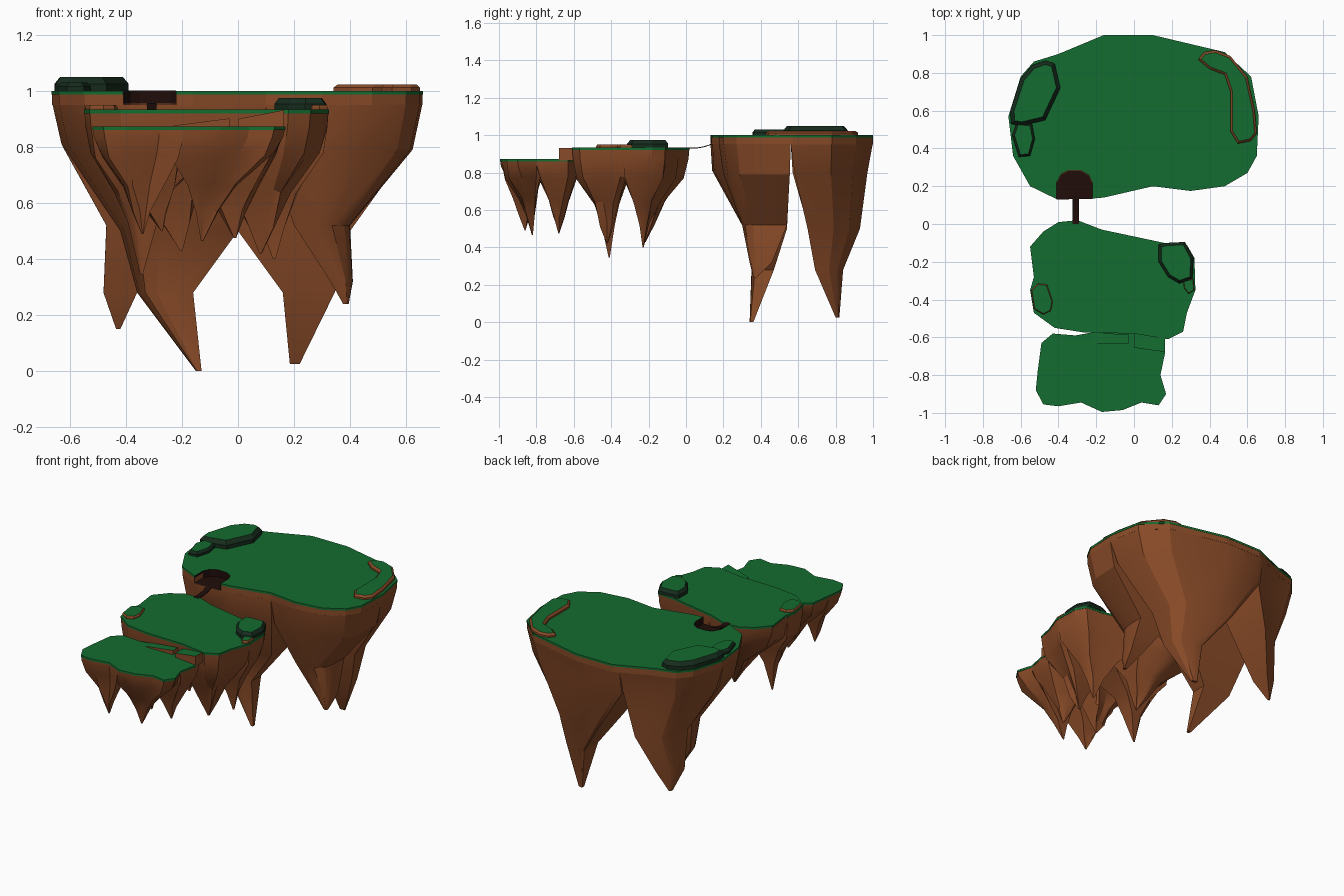
import bpy, bmesh, math, random

if "Cube" in bpy.data.objects:
    bpy.data.objects.remove(bpy.data.objects["Cube"])
random.seed(4)

def mat(name, c):
    m = bpy.data.materials.new(name)
    m.diffuse_color = (*c, 1)
    m.use_nodes = True
    m.node_tree.nodes["Principled BSDF"].inputs["Base Color"].default_value = m.diffuse_color
    return m
GREEN = mat("grass", (.007, .15, .029))
BROWN = mat("rock", (.25, .07, .021))
DARK = mat("hedge_shadow", (.008, .025, .012))
PIT = mat("dark_wood", (.014, .004, .003))

def finish(name, bm, mats):
    bmesh.ops.recalc_face_normals(bm, faces=bm.faces)
    me = bpy.data.meshes.new(name)
    bm.to_mesh(me)
    bm.free()
    for m in mats:
        me.materials.append(m)
    ob = bpy.data.objects.new(name, me)
    bpy.context.collection.objects.link(ob)
    return ob

def loft(name, rings, mats, top=0):
    """Skin a list of equal-length rings, capped at both ends."""
    bm = bmesh.new()
    vs = [[bm.verts.new(p) for p in r] for r in rings]
    n = len(rings[0])
    for a, b in zip(vs, vs[1:]):
        for i in range(n):
            bm.faces.new((a[i], a[(i+1) % n], b[(i+1) % n], b[i]))
    bm.faces.new(vs[0]).material_index = top
    bm.faces.new(vs[-1])
    return finish(name, bm, mats)

def slab(name, pts, z0, z1, m):
    return loft(name, [[(x, y, z) for x, y in pts] for z in (z1, z0)], [m])

def mound(name, pts, z0, z1, slope, side):
    """Raised grassy plate: upright skirt, then a sloping rim."""
    bm = bmesh.new()
    f = bm.faces.new([bm.verts.new((x, y, z1)) for x, y in pts])
    bm.normal_update()
    r = bmesh.ops.inset_region(bm, faces=[f], thickness=slope,
                               use_boundary=True, use_even_offset=True)
    for g in r["faces"]:
        g.material_index = 1
    rim = [e for e in bm.edges if len(e.link_faces) == 1]
    for v in {v for e in rim for v in e.verts}:
        v.co.z = z0 + (z1 - z0) * .5
    for g in bmesh.ops.extrude_edge_only(bm, edges=rim)["geom"]:
        if isinstance(g, bmesh.types.BMVert):
            g.co.z = z0
        elif isinstance(g, bmesh.types.BMFace):
            g.material_index = 1
    return finish(name, bm, [GREEN, side])

def clip(pts, axis, val, sign):
    out = []
    for a, b in zip(pts, pts[1:] + pts[:1]):
        da, db = (a[axis]-val)*sign, (b[axis]-val)*sign
        if da >= 0:
            out.append(a)
        if da * db < 0:
            t = da / (da - db)
            out.append((a[0]+(b[0]-a[0])*t, a[1]+(b[1]-a[1])*t))
    return out

def box(pts):
    xs, ys = zip(*pts)
    return min(xs), max(xs), min(ys), max(ys)

def fang(name, pts, sections, jitter=0):
    """Hanging rock: the outline squeezed into the box of each section."""
    x0, x1, y0, y1 = box(pts)
    rings = []
    for k, (z, a, b, c, d) in enumerate(sections):
        j = jitter if 1 < k < len(sections)-1 else 0
        rings.append([(a+(b-a)*(x-x0)/(x1-x0) + random.uniform(-j, j),
                       c+(d-c)*(y-y0)/(y1-y0) + random.uniform(-j, j),
                       z + random.uniform(-j, j)) for x, y in pts])
    ob = loft(name, rings, [BROWN])
    # soft shading across shallow facets
    bpy.ops.object.select_all(action='DESELECT')
    ob.select_set(True)
    bpy.context.view_layer.objects.active = ob
    bpy.ops.object.shade_smooth_by_angle(angle=math.radians(25))
    return ob

def quarter(pts, ysplit, xsplit, sx, sy):
    return clip(clip(pts, 1, ysplit, sy), 0, xsplit, sx)

# Large island: grass and rock rim with a notch for the pit
big = [(-.4, .13), (-.55, .2), (-.64, .36), (-.665, .57), (-.6, .78), (-.53, .86),
       (-.4, .9), (-.16, 1), (.1, 1), (.48, .91), (.62, .78), (.66, .57), (.65, .36),
       (.6, .27), (.48, .2), (.3, .175), (.1, .2), (-.16, .14)]
arch = [(-.22, .135), (-.22, .22), (-.24, .26), (-.28, .283), (-.35, .283),
        (-.385, .265), (-.41, .22), (-.41, .132)]
notched = big[1:] + arch
slab("large_grass", notched, .987, 1, GREEN)
slab("large_rock_rim", [(x*.997, .56+(y-.56)*.997) for x, y in notched], .95, .987, BROWN)

# Large island: four hanging rocks
fang("large_rock_front_left", quarter(big, .56, .1, -1, -1), [
    (.952, -.662, .1, .131, .56), (.81, -.63, .1, .14, .555), (.5, -.42, 0, .31, .54),
    (.28, -.36, -.16, .35, .47), (0, -.15, -.13, .34, .36)])
fang("large_rock_front_right", quarter(big, .56, .1, 1, -1), [
    (.952, .1, .658, .176, .56), (.79, .11, .623, .2, .555), (.52, .2, .4, .3, .54),
    (.32, .33, .41, .34, .46), (.24, .375, .395, .36, .38)])
fang("large_rock_back_left", quarter(big, .56, -.2, -1, 1), [
    (.952, -.662, -.2, .56, .982), (.8, -.625, -.2, .57, .94), (.52, -.47, -.27, .65, .92),
    (.28, -.48, -.36, .7, .83), (.15, -.435, -.42, .76, .78)])
fang("large_rock_back_right", quarter(big, .56, -.2, 1, 1), [
    (.952, -.2, .658, .56, .998), (.8, -.2, .615, .58, .97), (.5, 0, .4, .65, .93),
    (.28, .16, .345, .69, .84), (.025, .185, .22, .8, .82)])

# Sunken pit with dark floor and walls
bm = bmesh.new()
lo = [bm.verts.new((-.315+(x+.315)*.99, y-.002, .955)) for x, y in arch]
hi = [bm.verts.new((v.co.x, v.co.y, 1.001)) for v in lo]
bm.faces.new(lo)
for i in range(len(lo)-1):
    bm.faces.new((lo[i], lo[i+1], hi[i+1], hi[i]))
finish("pit", bm, [PIT])

# Sagging bridge between the islands
rings = []
for i in range(9):
    t = i / 8
    y, z = .0 + .145*t, .935 + .022*t - .01*math.sin(math.pi*t)
    rings.append([(-.325, y, z), (-.29, y, z), (-.29, y, z-.005), (-.325, y, z-.005)])
loft("bridge", rings, [PIT])

# Two smaller islands: grass plate plus four hanging rocks each
mid = [(-.4, .01), (-.3, .02), (-.17, -.03), (.16, -.1), (.28, -.11), (.32, -.18),
       (.325, -.35), (.28, -.47), (.26, -.57), (.18, -.61), (0, -.58), (-.26, -.575),
       (-.42, -.55), (-.53, -.47), (-.55, -.35), (-.53, -.28), (-.55, -.12), (-.48, -.04)]
front = [(-.43, -.58), (-.31, -.59), (-.2, -.57), (-.02, -.57), (.16, -.63), (.165, -.68),
         (.14, -.8), (.17, -.9), (.13, -.96), (.04, -.945), (-.06, -.985), (-.17, -.995),
         (-.28, -.945), (-.4, -.965), (-.48, -.955), (-.52, -.88), (-.51, -.78), (-.49, -.63)]

def small_island(name, pts, top, ysplit, xsplit, levels, tips):
    slab(name + "_grass", pts, top-.013, top, GREEN)
    for (sx, sy), tip in tips.items():
        # neighbouring rocks overlap a little so the gaps open lower down
        q = quarter(pts, ysplit - .02*sy, xsplit - .03*sx, sx, sy)
        b = box(q)
        c = (tip[0], tip[0], tip[1], tip[1])
        secs = [(z, *(p+(r-p)*t for p, r in zip(b, c))) for z, t in levels]
        secs.append((tip[2], *(p+(r-p)*.98 for p, r in zip(b, c))))
        side = ("front" if sy < 0 else "back") + ("_left" if sx < 0 else "_right")
        fang(name + "_rock_" + side, q, secs, .01)

small_island("middle", mid, .933, -.32, -.12,
             [(.92, .01), (.87, .03), (.77, .14), (.64, .57), (.52, .8)],
             {(-1, -1): (-.345, -.41, .345), (1, -1): (.08, -.42, .42),
              (-1, 1): (-.2, -.22, .43), (1, 1): (.13, -.23, .4)})
small_island("front", front, .873, -.785, -.22,
             [(.86, .01), (.835, .03), (.77, .16), (.66, .57), (.57, .8)],
             {(-1, -1): (-.34, -.86, .49), (1, -1): (-.13, -.82, .465),
              (-1, 1): (-.27, -.68, .5), (1, 1): (-.01, -.68, .475)})

# Ramps linking front and middle islands
for name, x0, x1, y0, ya, yb, za, zb in (
        ("lower_ramp", -.23, -.03, -.575, -.635, -.635, .876, .902),
        ("upper_ramp", .0, .165, -.58, -.655, -.678, .9, .932)):
    top = [(x0, y0, za), (x1, y0-.01, zb), (x1, yb, zb), (x0, ya, za)]
    loft(name, [top, [(x, y, .865) for x, y, z in top]], [BROWN, GREEN], 1)

# Raised mounds
mound("left_hedge", [(-.65, .53), (-.595, .52), (-.47, .55), (-.39, .72), (-.42, .85),
      (-.47, .865), (-.54, .84), (-.6, .77), (-.655, .6)], 1, 1.05, .02, DARK)
mound("left_low_hedge", [(-.645, .47), (-.62, .54), (-.54, .53), (-.525, .45), (-.55, .36),
      (-.61, .355)], 1, 1.03, .012, DARK)
mound("right_ridge", [(.34, .87), (.37, .91), (.43, .92), (.51, .89), (.6, .78), (.64, .6),
      (.65, .48), (.62, .44), (.55, .425), (.51, .49), (.51, .7), (.48, .79), (.4, .82)],
      1, 1.023, .012, BROWN)
mound("middle_hedge", [(.13, -.11), (.17, -.1), (.27, -.095), (.315, -.18), (.31, -.29),
      (.24, -.315), (.18, -.28), (.13, -.2)], .933, .974, .015, DARK)
mound("middle_low_hedge", [(.26, -.3), (.315, -.29), (.32, -.35), (.29, -.37), (.265, -.34)],
      .933, .95, .004, BROWN)
mound("middle_left_mound", [(-.545, -.35), (-.51, -.315), (-.46, -.32), (-.43, -.41),
      (-.44, -.46), (-.48, -.48), (-.53, -.45)], .933, .949, .005, BROWN)
